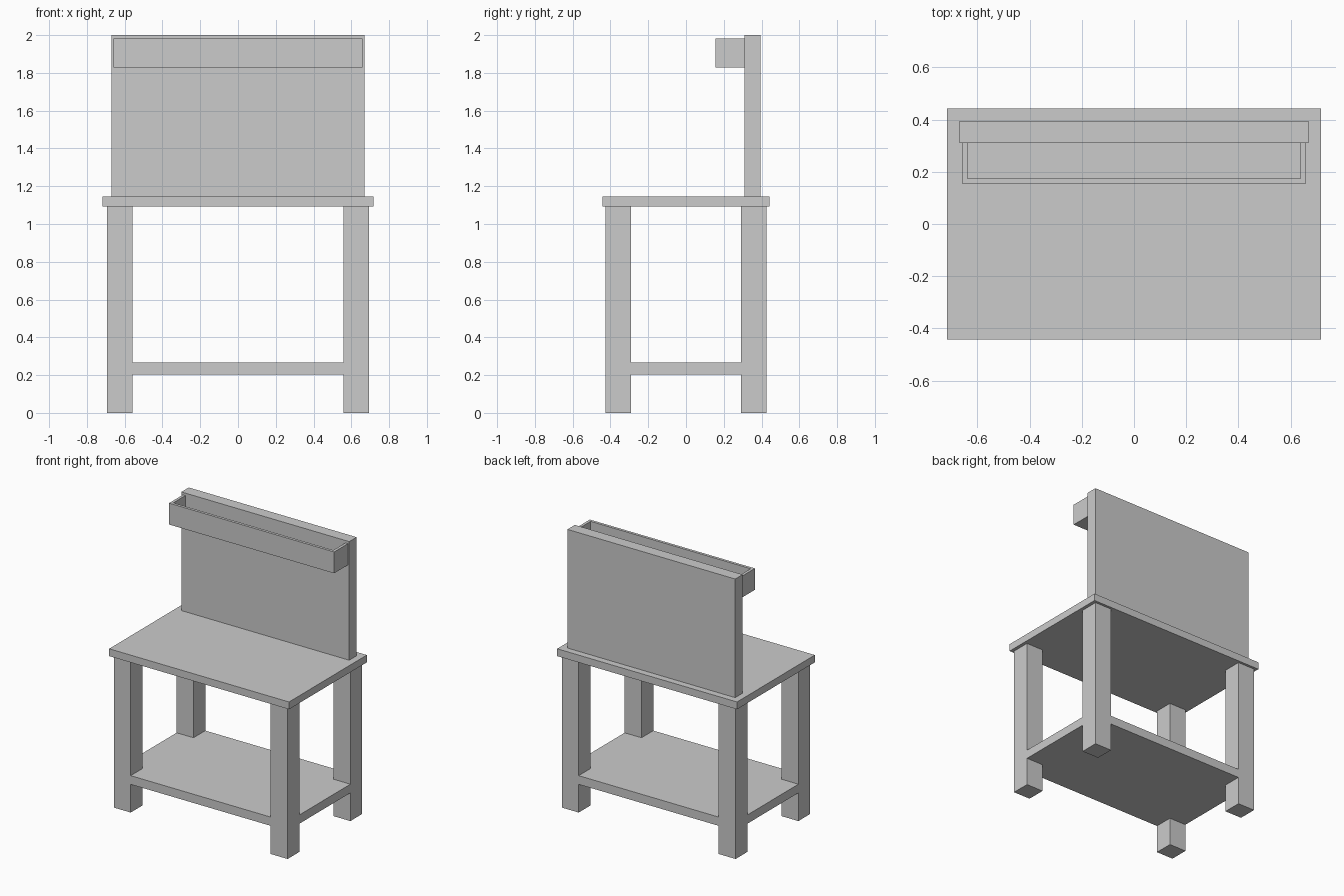
import bpy

if "Cube" in bpy.data.objects:
    bpy.data.objects.remove(bpy.data.objects["Cube"])


def box(name, lo, hi):
    """Axis-aligned box from two opposite corners."""
    bpy.ops.mesh.primitive_cube_add(size=1, location=[(a + b) / 2 for a, b in zip(lo, hi)])
    ob = bpy.context.object
    ob.name = name
    ob.scale = [b - a for a, b in zip(lo, hi)]
    bpy.ops.object.transform_apply(location=False, rotation=False, scale=True)
    return ob


LX, LY, LEG = 0.693, 0.425, 0.135      # outer leg faces and leg thickness
TOP_LOW, TOP_HIGH = 1.092, 1.145       # worktop heights

# Four square legs
for side, sx in (("left", -1), ("right", 1)):
    for end, sy in (("front", -1), ("back", 1)):
        xs = sorted((sx * LX, sx * (LX - LEG)))
        ys = sorted((sy * LY, sy * (LY - LEG)))
        box(f"{end}_{side}_leg", (xs[0], ys[0], 0), (xs[1], ys[1], TOP_LOW))

# Lower shelf, flush with the legs and notched around them
s0, s1 = 0.203, 0.266
box("lower_shelf_middle", (-LX + LEG, -LY, s0), (LX - LEG, LY, s1))
for side, a, b in (("left", -LX, -LX + LEG), ("right", LX - LEG, LX)):
    box(f"lower_shelf_{side}", (a, -LY + LEG, s0), (b, LY - LEG, s1))

# Worktop
box("worktop", (-0.717, -0.443, TOP_LOW), (0.717, 0.443, TOP_HIGH))

# Upright back panel
PY = 0.311
box("back_panel", (-0.669, PY, TOP_HIGH), (0.669, 0.395, 2.0))

# Open-topped tray fixed to the panel
tx, ty, t0, t1, w = 0.658, 0.155, 1.828, 1.982, 0.02
box("tray_floor", (-tx, ty, t0), (tx, PY, t0 + w))
box("tray_front", (-tx, ty, t0 + w), (tx, ty + w, t1))
box("tray_left_end", (-tx, ty + w, t0 + w), (-tx + w, PY, t1))
box("tray_right_end", (tx - w, ty + w, t0 + w), (tx, PY, t1))
